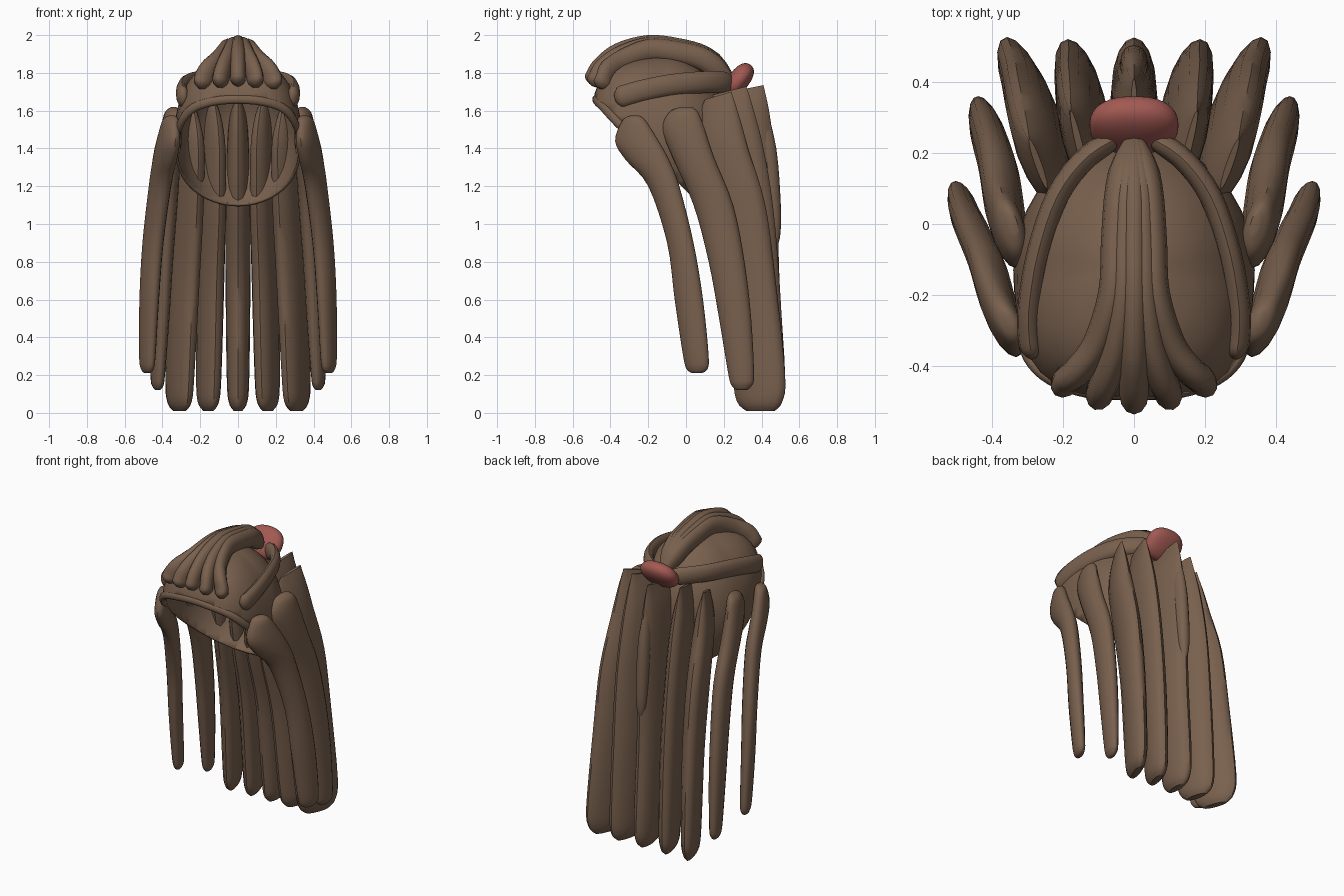
import bpy, bmesh, math
from mathutils import Vector, Matrix

if "Cube" in bpy.data.objects:
    bpy.data.objects.remove(bpy.data.objects["Cube"])


def material(name, rgb):
    m = bpy.data.materials.new(name)
    m.use_nodes = True
    m.diffuse_color = (*rgb, 1)
    m.node_tree.nodes["Principled BSDF"].inputs["Base Color"].default_value = (*rgb, 1)
    return m


BROWN = material("brown hair", (0.19, 0.118, 0.076))
RED = material("red tie", (0.36, 0.10, 0.085))


def finish(bm, name, mat):
    bmesh.ops.recalc_face_normals(bm, faces=bm.faces)
    me = bpy.data.meshes.new(name)
    bm.to_mesh(me)
    bm.free()
    ob = bpy.data.objects.new(name, me)
    bpy.context.collection.objects.link(ob)
    me.materials.append(mat)
    bpy.ops.object.select_all(action='DESELECT')
    ob.select_set(True)
    bpy.context.view_layer.objects.active = ob
    bpy.ops.object.shade_smooth_by_angle(angle=math.radians(45))
    return ob


def smooth_rows(rows, steps=4):
    """Catmull-Rom interpolation through rows of numbers."""
    rows = [Vector(r) for r in rows]
    out = []
    for i in range(len(rows) - 1):
        a, b, c, d = rows[max(i - 1, 0)], rows[i], rows[i + 1], rows[min(i + 2, len(rows) - 1)]
        for k in range(steps):
            t = k / steps
            out.append(b + (c - a) * (t / 2) + (a * 2 - b * 5 + c * 4 - d) * (t * t / 2)
                       + (b * 3 - a - c * 3 + d) * (t ** 3 / 2))
    return out + [rows[-1]]


def loft(name, rings):
    bm = bmesh.new()
    loops = [[bm.verts.new(p) for p in ring] for ring in rings]
    n = len(loops[0])
    for a, b in zip(loops, loops[1:]):
        for i in range(n):
            bm.faces.new((a[i], a[(i + 1) % n], b[(i + 1) % n], b[i]))
    bm.faces.new(loops[0])
    bm.faces.new(loops[-1])
    return finish(bm, name, BROWN)


def lock(name, rows, slope=0.0, side=1, tilt=0.0, n=16):
    """Hanging lock; rows are z, front y, back y, centre x, half thickness."""
    rings = []
    for j, (z, yf, yb, x, t) in enumerate(smooth_rows(rows)):
        yc, d = (yf + yb) / 2, (yb - yf) / 2
        lift = tilt * max(0, 1 - j / 8)
        ring = []
        for i in range(n):
            a = math.tau * i / n
            dy = d * math.sin(a)
            ring.append((side * (x + t * math.cos(a) + slope * dy), yc + dy, z + lift * dy))
        rings.append(ring)
    return loft(name, rings)


def strand(name, path, w, h, side=1, n=12):
    """Tapered strand of elliptical section along a path."""
    pts = smooth_rows(path)
    rings = []
    for j, p in enumerate(pts):
        tan = (pts[min(j + 1, len(pts) - 1)] - pts[max(j - 1, 0)]).normalized()
        across = tan.cross(Vector((0, 0, 1))).normalized()
        up = across.cross(tan)
        s = j / (len(pts) - 1)
        k = max(0.15, min(1, (1 - abs(2 * s - 1)) * 5)) ** 0.5
        ring = []
        for i in range(n):
            a = math.tau * i / n
            v = p + across * (w * k * math.cos(a)) + up * (h * k * math.sin(a))
            ring.append((side * v.x, v.y, v.z))
        rings.append(ring)
    return loft(name, rings)


def rounded_ball(matrix, power):
    """Ball squared off by a power that may vary with direction."""
    bm = bmesh.new()
    bmesh.ops.create_uvsphere(bm, u_segments=40, v_segments=24, radius=1)
    for v in bm.verts:
        p = power(v.co)
        v.co /= sum(abs(c) ** p for c in v.co) ** (1 / p)
    bmesh.ops.transform(bm, verts=bm.verts, matrix=matrix)
    return bm


# Scalp cap: shell, squarer toward the forehead, with a slanted opening
bm = rounded_ball(Matrix.Translation((0, -0.13, 1.45)) @ Matrix.Diagonal((0.34, 0.37, 0.44, 1)),
                  lambda co: 2 + 1.5 * max(0, -co.y))
bmesh.ops.bisect_plane(bm, geom=bm.verts[:] + bm.edges[:] + bm.faces[:], dist=1e-5,
                       plane_co=(0, -0.48, 1.64), plane_no=(0, 0.56, 0.58), clear_inner=True)
cap = finish(bm, "scalp_cap", BROWN)
shell = cap.modifiers.new("shell", 'SOLIDIFY')
shell.thickness = 0.015

# Rolled hairline at the front of the cap
half = [(0.325, -0.28, 1.455), (0.295, -0.375, 1.55), (0.235, -0.435, 1.615), (0.13, -0.472, 1.65)]
hairline = half + [(0, -0.478, 1.66)] + [(-x, y, z) for x, y, z in reversed(half)]
strand("front_hairline", hairline, 0.018, 0.024)

# Crest strands fanning from the tie to the forehead
spine = [(0.24, 1.76), (0.1, 1.88), (-0.05, 1.925), (-0.2, 1.94),
         (-0.35, 1.9), (-0.44, 1.83), (-0.475, 1.775), (-0.49, 1.735)]
spread = [0.1, 0.5, 0.65, 0.75, 1.3, 1.95, 2.3, 2.4]
for i in range(-2, 3):
    path = []
    for (y, z), s in zip(spine, spread):
        x = 0.04 * i * s
        path.append((x, y + 1.2 * x * x, z - 0.35 * abs(x) * (1 if y > -0.44 else 0.3)))
    strand(f"crest_strand_{i + 3}", path, 0.041, 0.06)

# Lock outlines, top to bottom
front_rows = [(1.575, -0.29, -0.25, 0.35, 0.012), (1.55, -0.335, -0.215, 0.357, 0.038),
              (1.44, -0.375, -0.145, 0.37, 0.05), (1.34, -0.32, -0.09, 0.388, 0.053),
              (1.2, -0.2, -0.035, 0.413, 0.053), (0.9, -0.1, 0.04, 0.45, 0.051),
              (0.6, -0.06, 0.09, 0.47, 0.046), (0.3, -0.015, 0.12, 0.48, 0.038),
              (0.23, 0.005, 0.112, 0.48, 0.028), (0.21, 0.035, 0.08, 0.48, 0.012)]
middle_rows = [(1.62, -0.03, 0.03, 0.34, 0.012), (1.59, -0.09, 0.065, 0.347, 0.038),
               (1.5, -0.125, 0.1, 0.353, 0.05), (1.35, -0.07, 0.15, 0.364, 0.056),
               (1.1, 0.04, 0.25, 0.38, 0.056), (0.8, 0.12, 0.31, 0.4, 0.053),
               (0.5, 0.175, 0.345, 0.414, 0.048), (0.2, 0.225, 0.36, 0.425, 0.036),
               (0.14, 0.245, 0.345, 0.425, 0.026), (0.12, 0.27, 0.32, 0.425, 0.01)]
outer_rows = [(1.68, 0.1, 0.24, 0.27, 0.01), (1.56, 0.06, 0.28, 0.262, 0.045),
              (1.4, 0.045, 0.33, 0.26, 0.067),
              (1.1, 0.1, 0.42, 0.272, 0.072), (0.7, 0.19, 0.475, 0.288, 0.07),
              (0.2, 0.245, 0.525, 0.308, 0.06), (0.06, 0.27, 0.51, 0.31, 0.05),
              (0.01, 0.32, 0.47, 0.31, 0.022)]
inner_rows = [(1.705, 0.13, 0.32, 0.155, 0.01), (1.58, 0.08, 0.36, 0.145, 0.045),
              (1.4, 0.065, 0.41, 0.14, 0.063),
              (1.1, 0.1, 0.46, 0.142, 0.067), (0.7, 0.2, 0.495, 0.148, 0.067),
              (0.2, 0.26, 0.52, 0.155, 0.06), (0.06, 0.285, 0.51, 0.157, 0.05),
              (0.01, 0.33, 0.47, 0.157, 0.022)]
centre_rows = [(1.71, 0.16, 0.41, 0, 0.01), (1.58, 0.09, 0.44, 0, 0.045),
               (1.4, 0.07, 0.465, 0, 0.06),
               (1.1, 0.1, 0.485, 0, 0.066), (0.7, 0.21, 0.495, 0, 0.066),
               (0.2, 0.27, 0.525, 0, 0.06), (0.06, 0.29, 0.51, 0, 0.05),
               (0.01, 0.33, 0.47, 0, 0.022)]
swoop = [(0.03, 0.25, 1.735), (0.13, 0.19, 1.75), (0.215, 0.08, 1.75), (0.27, -0.08, 1.735),
         (0.295, -0.23, 1.705), (0.295, -0.32, 1.68), (0.285, -0.375, 1.665)]

# Mirrored locks and swept side strands
for side, label in ((1, "left"), (-1, "right")):
    lock(f"{label}_front_lock", front_rows, 0.33, side)
    lock(f"{label}_middle_lock", middle_rows, 0.2, side)
    lock(f"{label}_outer_back_lock", outer_rows, 0.35, side, 0.3)
    lock(f"{label}_inner_back_lock", inner_rows, 0.24, side, 0.25)
    strand(f"{label}_swept_strand", swoop, 0.032, 0.058, side)

# Centre back lock with a short overlay
lock("centre_back_lock", centre_rows, tilt=0.2)
lock("short_back_lock", [(1.66, 0.32, 0.415, 0, 0.01), (1.4, 0.38, 0.478, 0, 0.036),
                         (1.1, 0.42, 0.502, 0, 0.038), (0.95, 0.44, 0.5, 0, 0.03),
                         (0.88, 0.46, 0.485, 0, 0.01)])

# Hair tie
finish(rounded_ball(Matrix.Translation((0, 0.278, 1.76)) @ Matrix.Rotation(math.radians(-38), 4, 'X')
                    @ Matrix.Diagonal((0.125, 0.056, 0.104, 1)), lambda co: 2.35), "hair_tie", RED)
